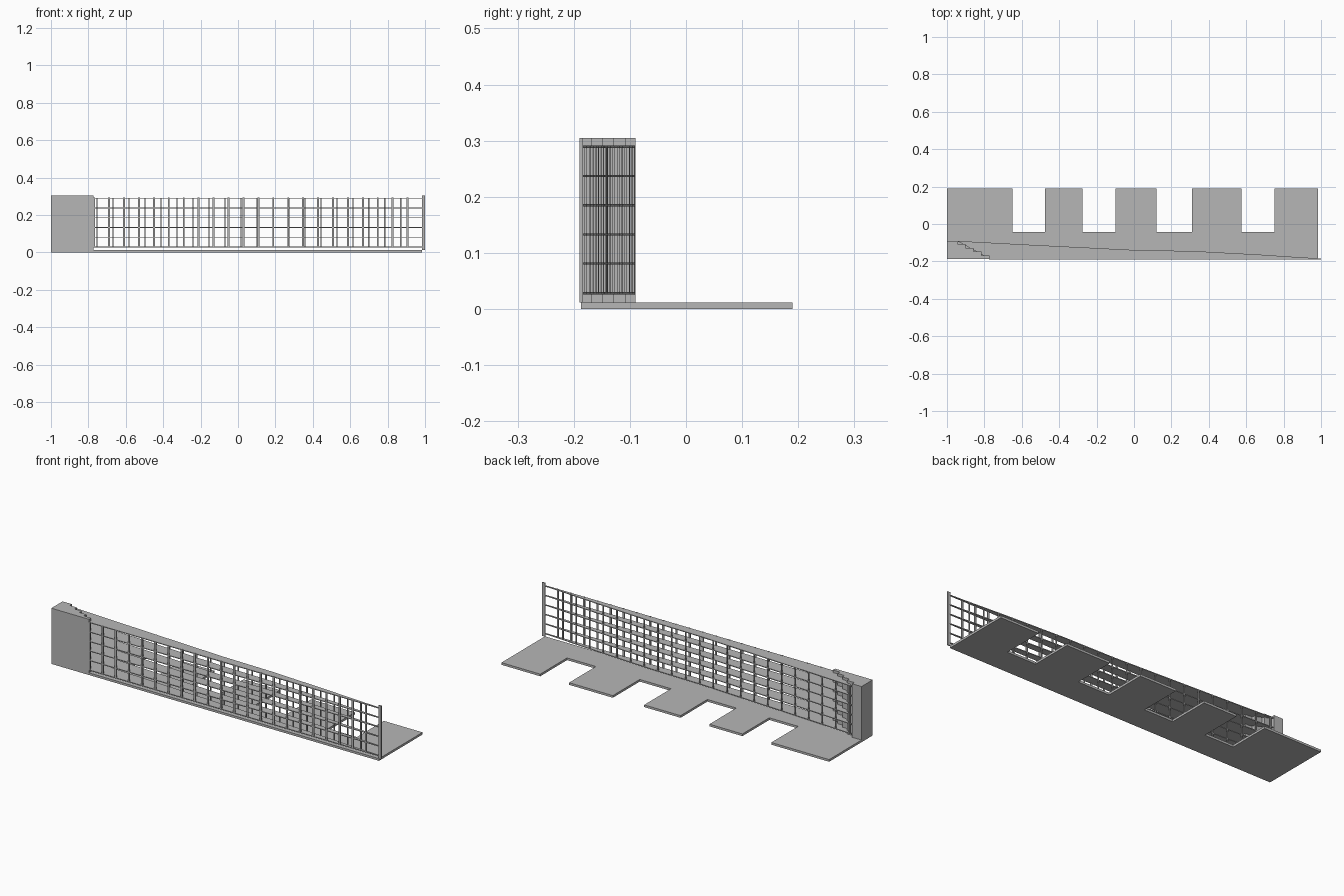
import bpy, bmesh, math
from mathutils import Vector

cube = bpy.data.objects.get("Cube")
if cube:
    bpy.data.objects.remove(cube, do_unlink=True)

grey = bpy.data.materials.new("concrete_grey")
grey.use_nodes = True
COLOUR = (0.47, 0.47, 0.47, 1)
grey.diffuse_color = COLOUR
grey.node_tree.nodes["Principled BSDF"].inputs["Base Color"].default_value = COLOUR


def finish(name, bm):
    bmesh.ops.recalc_face_normals(bm, faces=bm.faces)
    mesh = bpy.data.meshes.new(name)
    bm.to_mesh(mesh)
    bm.free()
    mesh.materials.append(grey)
    obj = bpy.data.objects.new(name, mesh)
    bpy.context.collection.objects.link(obj)
    return obj


def add_prism(bm, outline, z0, z1):
    """Extrude a plan outline from z0 up to z1."""
    face = bm.faces.new([bm.verts.new((x, y, z0)) for x, y in outline])
    grown = bmesh.ops.extrude_face_region(bm, geom=[face])["geom"]
    verts = [v for v in grown if isinstance(v, bmesh.types.BMVert)]
    bmesh.ops.translate(bm, verts=verts, vec=(0, 0, z1 - z0))


def add_bar(bm, a, b, width, z0, z1):
    """Upright box following the plan line from a to b."""
    a, b = Vector(a), Vector(b)
    d = (b - a).normalized()
    n = Vector((-d.y, d.x)) * width / 2
    add_prism(bm, [a - n, b - n, b + n, a + n], z0, z1)


FRONT = -0.187
LEVELS = [0.028, 0.081, 0.133, 0.185, 0.237, 0.289]
BACK_LINE = [(-0.94, -0.093), (-0.6, -0.111), (0, -0.141), (0.32, -0.147),
             (0.66, -0.165), (0.9, -0.181), (0.985, -0.185)]


def back_y(x):
    for (x0, y0), (x1, y1) in zip(BACK_LINE, BACK_LINE[1:]):
        if x <= x1:
            return y0 + (y1 - y0) * (x - x0) / (x1 - x0)
    return BACK_LINE[-1][1]


# Base slab with four rectangular notches along the back
outline = [(-1, -0.187), (0.985, -0.187), (0.985, 0.19)]
for left, right in [(0.575, 0.75), (0.31 - 0.19, 0.31), (-0.275, -0.10), (-0.65, -0.475)]:
    outline += [(right, 0.19), (right, -0.042), (left, -0.042), (left, 0.19)]
outline.append((-1, 0.19))
bm = bmesh.new()
add_prism(bm, outline, 0, 0.012)
finish("base_slab", bm)

# Solid end block with a stepped inner side
steps_x = [-0.772, -0.815, -0.857, -0.90, -0.944]
steps_y = [-0.187, -0.168, -0.148, -0.128, -0.108, -0.09]
outline = [(-1, -0.187)]
for i, x in enumerate(steps_x):
    outline += [(x, steps_y[i]), (x, steps_y[i + 1])]
outline.append((-1, -0.09))
bm = bmesh.new()
add_prism(bm, outline, 0.01, 0.305)
finish("stepped_end_block", bm)

# Thin wedge-shaped floors and roof between the two screens
wedge = [(-0.772, FRONT), (0.985, FRONT)] + BACK_LINE[::-1]
for i, z in enumerate(LEVELS):
    bm = bmesh.new()
    add_prism(bm, wedge, z - 0.002, z + 0.002)
    finish("roof_plate" if i == 5 else f"floor_plate_{i + 1}", bm)

# Front screen: rails and evenly spaced posts
bm = bmesh.new()
for z in LEVELS:
    add_bar(bm, (-0.772, FRONT), (0.987, FRONT), 0.005, z - 0.002, z + 0.002)
finish("front_rails", bm)
bm = bmesh.new()
for i in range(22):
    x = -0.769 + i * 0.0798
    add_bar(bm, (x - 0.005, FRONT), (x + 0.005, FRONT), 0.006, LEVELS[0], 0.292)
finish("front_posts", bm)

# Back screen: rails and slim posts along the slanted line
bm = bmesh.new()
for z in LEVELS:
    for a, b in zip(BACK_LINE, BACK_LINE[1:]):
        add_bar(bm, a, b, 0.004, z - 0.002, z + 0.002)
finish("back_rails", bm)
bm = bmesh.new()
for i in range(22):
    x = -0.925 + i * 0.0855
    add_bar(bm, (x - 0.003, back_y(x - 0.003)), (x + 0.003, back_y(x + 0.003)),
            0.005, LEVELS[0], 0.291)
finish("back_posts", bm)

# Tall slim post closing the narrow end
bm = bmesh.new()
add_bar(bm, (0.984, -0.187), (1.0, -0.187), 0.006, 0.012, 0.305)
finish("end_post", bm)
